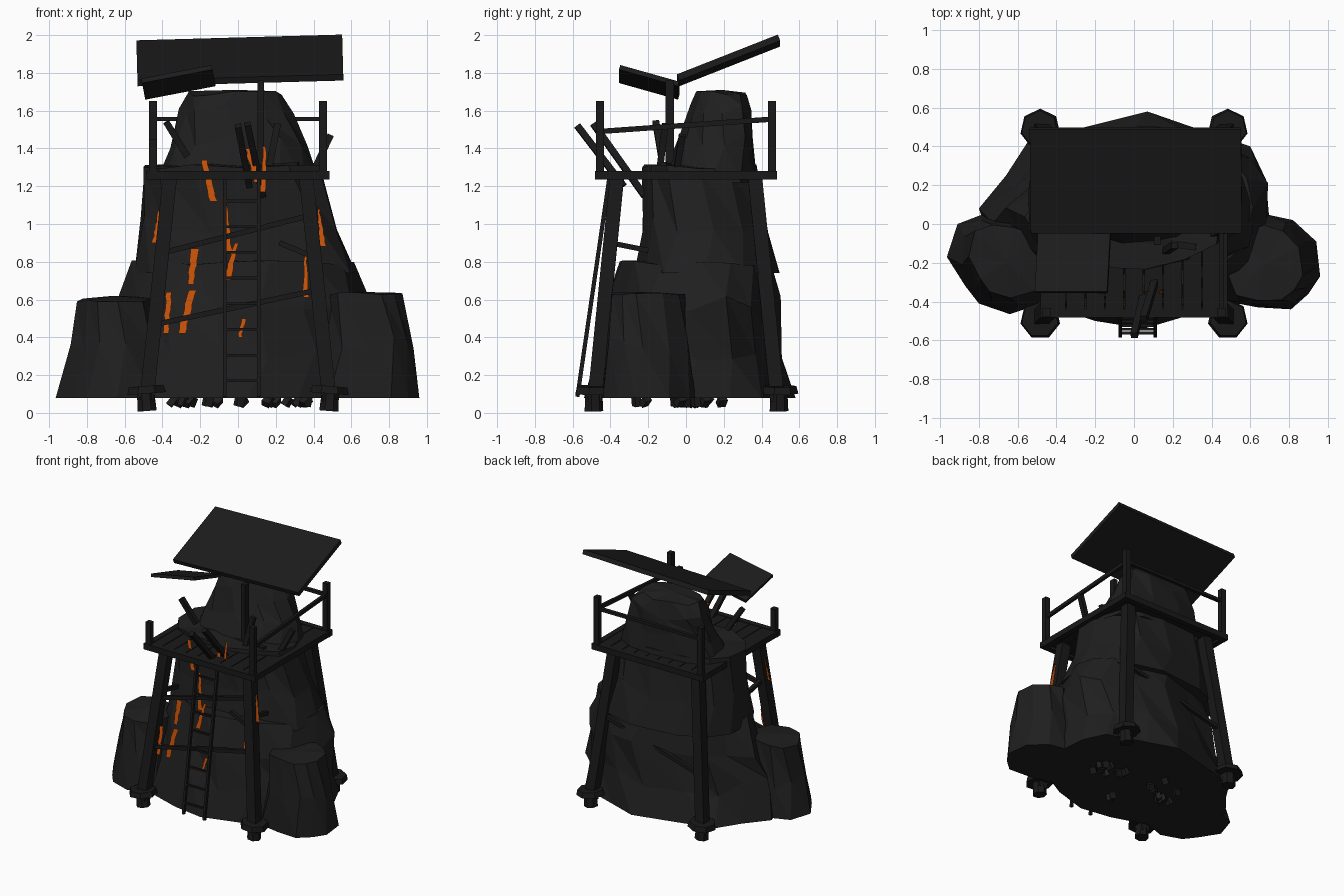
import bpy, bmesh, math, random
from mathutils import Vector, Matrix
from mathutils.bvhtree import BVHTree

if "Cube" in bpy.data.objects:
    bpy.data.objects.remove(bpy.data.objects["Cube"])

random.seed(4)


def material(name, r, g, b):
    m = bpy.data.materials.new(name)
    m.diffuse_color = (r, g, b, 1)
    m.use_nodes = True
    m.node_tree.nodes["Principled BSDF"].inputs["Base Color"].default_value = m.diffuse_color
    return m


ROCK = material("dark rock", 0.0135, 0.0135, 0.0135)
METAL = material("black metal", 0.0095, 0.0095, 0.0095)
SHEET = material("roof sheet", 0.0115, 0.0115, 0.0115)
GLOW = material("orange glow", 0.60, 0.09, 0.003)


def finish(name, bm, mat):
    bmesh.ops.recalc_face_normals(bm, faces=bm.faces)
    me = bpy.data.meshes.new(name)
    bm.to_mesh(me)
    bm.free()
    me.materials.append(mat)
    ob = bpy.data.objects.new(name, me)
    bpy.context.collection.objects.link(ob)
    return ob


def box(name, matrix, size, mat):
    bm = bmesh.new()
    bmesh.ops.create_cube(bm, size=1, matrix=matrix @ Matrix.Diagonal((*size, 1)))
    return finish(name, bm, mat)


def beam(name, a, b, w, d, mat=METAL):
    """Rectangular bar from a to b."""
    a, b = Vector(a), Vector(b)
    v = b - a
    ref = Vector((0, 1, 0)) if abs(v.normalized().y) < 0.9 else Vector((0, 0, 1))
    x = ref.cross(v).normalized()
    z = v.normalized()
    rot = Matrix((x, z.cross(x), z)).transposed().to_4x4()
    return box(name, Matrix.Translation((a + b) / 2) @ rot, (w, d, v.length), mat)


rock_trees = []


def round_outline(n, jitter):
    pts = []
    for i in range(n):
        t = 2 * math.pi * i / n
        r = 1 + random.uniform(-jitter, jitter * 0.4)
        c, s = math.cos(t), math.sin(t)
        pts.append((math.copysign(abs(c) ** 0.8, c) * r, math.copysign(abs(s) ** 0.8, s) * r))
    return pts


def fit(points):
    """Scale an outline to the unit box."""
    xs, ys = zip(*points)
    cx, cy = (max(xs) + min(xs)) / 2, (max(ys) + min(ys)) / 2
    hx, hy = (max(xs) - min(xs)) / 2, (max(ys) - min(ys)) / 2
    return [((x - cx) / hx, (y - cy) / hy) for x, y in points]


def rock(name, rings, outline, jitter):
    """Faceted rock: a unit outline fitted to stacked rings (z, x0, x1, y0, y1)."""
    bm = bmesh.new()
    n = len(outline)
    loops = []
    for k, (z, x0, x1, y0, y1) in enumerate(rings):
        loop = []
        for i in range(n):
            px, py = outline[i]
            if k % 2:  # turn every second ring part of a step
                qx, qy = outline[(i + 1) % n]
                px, py = px * 0.72 + qx * 0.28, py * 0.72 + qy * 0.28
            r = 1 + (random.uniform(-jitter, jitter * 0.7) if k else 0)
            dz = random.uniform(-0.05, 0.05) if 0 < k < len(rings) - 1 else 0
            if k == len(rings) - 1:
                dz = random.uniform(-0.025, 0.008)
            loop.append(bm.verts.new(((x0 + x1) / 2 + px * r * (x1 - x0) / 2,
                                      (y0 + y1) / 2 + py * r * (y1 - y0) / 2, z + dz)))
        loops.append(loop)
    for a, b in zip(loops, loops[1:]):
        for i in range(n):
            j = (i + 1) % n
            bm.faces.new((a[i], a[j], b[i]))
            bm.faces.new((a[j], b[j], b[i]))
    bm.faces.new(loops[0])
    # slightly uneven crown
    top = rings[-1]
    peak = bm.verts.new(((top[1] + top[2]) / 2, (top[3] + top[4]) / 2, top[0] + 0.01))
    for i in range(n):
        bm.faces.new((loops[-1][i], loops[-1][(i + 1) % n], peak))
    bmesh.ops.recalc_face_normals(bm, faces=bm.faces)
    rock_trees.append(BVHTree.FromBMesh(bm))
    return finish(name, bm, ROCK)


# Ground outlines of the main rock and the boulders
ground = fit([(0.70, 0.0), (0.68, 0.23), (0.60, 0.40), (0.30, 0.50), (0.07, 0.58), (-0.25, 0.50),
              (-0.55, 0.42), (-0.66, 0.25), (-0.80, 0.08), (-0.70, -0.20), (-0.50, -0.40),
              (-0.20, -0.50), (0.05, -0.54), (0.32, -0.46), (0.60, -0.30)])
left_plan = fit([(-0.38, -0.20), (-0.45, -0.02), (-0.62, 0.03), (-0.78, 0.05), (-0.91, 0.0),
                 (-0.965, -0.17), (-0.87, -0.32), (-0.80, -0.41), (-0.64, -0.465), (-0.45, -0.40)])
right_plan = fit([(0.40, -0.22), (0.48, -0.40), (0.64, -0.43), (0.81, -0.44), (0.90, -0.36),
                  (0.96, -0.27), (0.94, -0.09), (0.82, 0.02), (0.68, 0.05), (0.48, -0.01)])

# Three stacked rock tiers and two side boulders
rock("rock_lower", [(0.08, -0.80, 0.70, -0.54, 0.58), (0.32, -0.74, 0.70, -0.48, 0.52),
                    (0.58, -0.65, 0.69, -0.42, 0.49), (0.80, -0.57, 0.63, -0.36, 0.46)], ground, 0.05)
rock("rock_middle", [(0.74, -0.59, 0.64, -0.29, 0.49), (1.0, -0.56, 0.56, -0.26, 0.45),
                     (1.31, -0.53, 0.46, -0.24, 0.38)], round_outline(13, 0.06), 0.04)
rock("rock_peak", [(1.22, -0.44, 0.44, -0.13, 0.39), (1.45, -0.38, 0.38, -0.03, 0.37),
                   (1.60, -0.31, 0.30, 0.02, 0.36), (1.70, -0.27, 0.24, 0.05, 0.33)],
     round_outline(11, 0.07), 0.04)
rock("boulder_left", [(0.08, -0.965, -0.38, -0.465, 0.05), (0.34, -0.91, -0.42, -0.44, 0.03),
                      (0.61, -0.855, -0.46, -0.39, 0.0)], left_plan, 0.05)
rock("boulder_right", [(0.08, 0.40, 0.96, -0.44, 0.05), (0.36, 0.44, 0.94, -0.43, 0.02),
                       (0.63, 0.47, 0.87, -0.40, -0.01)], right_plan, 0.05)

# Pebbles under the rock
for i in range(22):
    x = random.uniform(-0.36, 0.40)
    y = random.uniform(-0.06, 0.12) if i < 16 else random.uniform(-0.3, 0.25)
    spin = Matrix.Rotation(random.uniform(0, 3), 4, (0.3, 0.4, 1))
    box("pebble", Matrix.Translation((x, y, 0.06)) @ spin, (0.045, 0.035, 0.05), ROCK)


def crack_y(x, z):
    """Plane leaning with the front legs, kept clear of the rock."""
    hits = [t.ray_cast(Vector((x, -2, z)), Vector((0, 1, 0)))[0] for t in rock_trees]
    return min([h.y - 0.01 for h in hits if h] + [-0.492 + 0.105 * z])


def crack(x0, z0, x1, z1, w0, w1):
    """Thin glowing strip down the front."""
    bm = bmesh.new()
    prev, steps = None, 9
    for i in range(steps + 1):
        t = i / steps
        x, z = x0 + (x1 - x0) * t + random.uniform(-0.004, 0.004), z0 + (z1 - z0) * t
        w = (w0 + (w1 - w0) * t) / 2
        row = [bm.verts.new((px, crack_y(px, z), z)) for px in (x - w, x + w)]
        if prev:
            bm.faces.new((prev[0], prev[1], row[1], row[0]))
        prev = row
    finish("glowing_crack", bm, GLOW)


for c in [(-0.18, 1.34, -0.13, 1.12, 0.03, 0.04), (0.055, 1.40, 0.10, 1.22, 0.03, 0.03),
          (0.14, 1.41, 0.13, 1.17, 0.015, 0.03), (-0.07, 1.12, -0.05, 0.84, 0.02, 0.04),
          (-0.01, 0.90, -0.06, 0.70, 0.02, 0.04), (-0.23, 0.87, -0.25, 0.68, 0.045, 0.03),
          (-0.24, 0.65, -0.30, 0.42, 0.04, 0.04), (-0.365, 0.64, -0.38, 0.42, 0.03, 0.03),
          (0.03, 0.50, 0.01, 0.40, 0.025, 0.02), (0.355, 0.85, 0.36, 0.61, 0.012, 0.03),
          (0.425, 1.08, 0.45, 0.88, 0.01, 0.035), (-0.415, 1.07, -0.44, 0.90, 0.015, 0.03)]:
    crack(*c)

# Legs, feet and railing posts at four corners
for sx in (-1, 1):
    for sy in (-1, 1):
        beam("leg", (sx * 0.485, sy * 0.485, 0.06), (sx * 0.36, sy * 0.365, 1.25), 0.075, 0.075)
        for name, r, h, z in (("foot_flange", 0.105, 0.04, 0.122), ("foot_peg", 0.052, 0.1, 0.06)):
            bm = bmesh.new()
            m = Matrix.Translation((sx * 0.485, sy * 0.49, z)) @ Matrix.Rotation(0.08 * sx, 4, 'Y')
            bmesh.ops.create_cone(bm, cap_ends=True, segments=7, radius1=r, radius2=r * 0.9,
                                  depth=h, matrix=m)
            finish(name, bm, METAL)
        top = 1.45 if (sx, sy) == (-1, -1) else 1.65
        beam("railing_post", (sx * 0.45, sy * 0.455, 1.25), (sx * 0.45, sy * 0.455, top), 0.042, 0.042)

# Platform frame and floor planks
for s in (-1, 1):
    beam("platform_edge", (-0.485, s * 0.46, 1.257), (0.485, s * 0.46, 1.257), 0.045, 0.045)
    beam("platform_edge", (s * 0.46, -0.48, 1.257), (s * 0.46, 0.48, 1.257), 0.045, 0.045)
for i in range(9):
    x = -0.4 + i * 0.1
    beam("floor_plank", (x, -0.46, 1.265), (x, 0.46, 1.265), 0.094, 0.022, METAL)

# Railings: right and back sides only
beam("right_rail", (0.45, -0.455, 1.49), (0.45, 0.455, 1.555), 0.022, 0.028)
beam("back_rail", (-0.45, 0.455, 1.555), (0.45, 0.455, 1.555), 0.022, 0.028)

# Braces between the legs
for a, b in [((-0.39, -0.40, 0.85), (0.40, -0.39, 1.05)), ((-0.43, -0.44, 0.47), (0.42, -0.43, 0.65)),
             ((0.22, -0.40, 0.90), (0.39, -0.41, 0.83)), ((0.42, 0.43, 0.72), (-0.44, 0.45, 0.48)),
             ((-0.39, -0.40, 0.90), (-0.39, -0.20, 0.86)), ((0.39, -0.40, 0.90), (0.39, -0.20, 0.86))]:
    beam("brace", a, b, 0.028, 0.028)

# Ladder
for x in (-0.07, 0.11):
    beam("ladder_rail", (x, -0.575, 0.085), (x, -0.405, 1.25), 0.018, 0.022)
for i in range(8):
    z = 0.17 + i * 0.136
    y = -0.575 + (z - 0.085) * 0.146
    beam("ladder_rung", (-0.07, y, z), (0.11, y, z), 0.014, 0.014)

# Broken planks jutting up from the platform
for a, b in [((0.06, -0.33, 1.20), (0.0, -0.575, 1.52)), ((0.13, -0.22, 1.15), (0.05, -0.49, 1.53)),
             ((0.16, -0.14, 1.28), (0.21, -0.11, 1.53)), ((-0.27, -0.13, 1.36), (-0.38, -0.16, 1.54)),
             ((0.40, -0.05, 1.28), (0.49, -0.02, 1.47)), ((-0.15, -0.05, 1.28), (0.32, -0.12, 1.31))]:
    beam("broken_plank", a, b, 0.035, 0.035)

# Mast and tilted roof sheets
beam("mast", (0.12, -0.085, 1.25), (0.12, -0.085, 1.76), 0.035, 0.045)


def sheet(name, centre, size, pitch, roll):
    rot = Matrix.Rotation(roll, 4, 'Y') @ Matrix.Rotation(pitch, 4, 'X')
    box(name, Matrix.Translation(centre) @ rot, size, SHEET)


sheet("large_roof", (0.01, 0.225, 1.866), (1.09, 0.575, 0.035), math.radians(21.5), -0.028)
sheet("small_roof", (-0.315, -0.195, 1.75), (0.38, 0.325, 0.025), math.radians(-16), -0.19)
